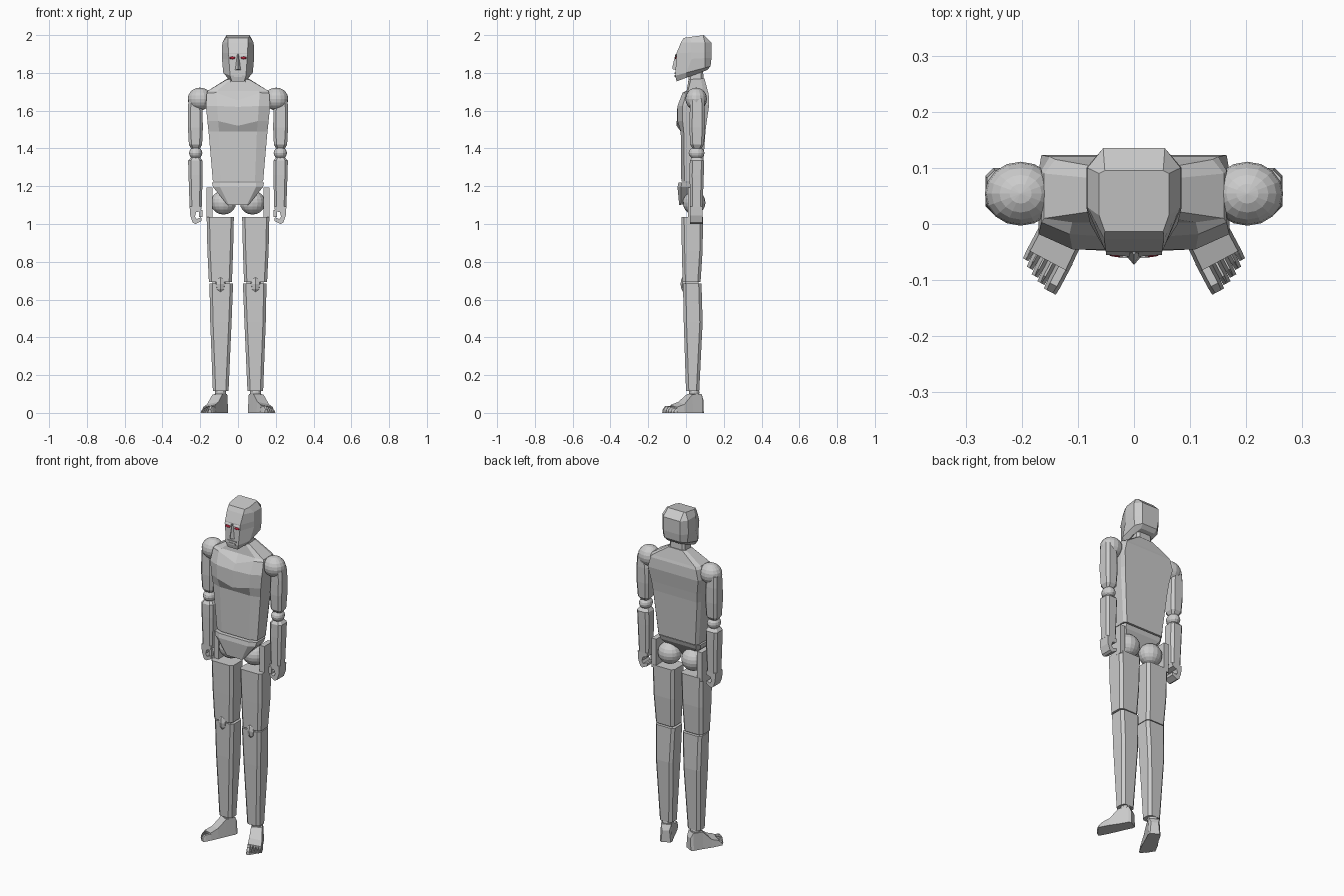
import bpy, bmesh, math
from mathutils import Matrix, Vector


def finish(bm, name, mirror=False, colour=None):
    bmesh.ops.recalc_face_normals(bm, faces=bm.faces)
    me = bpy.data.meshes.new(name)
    bm.to_mesh(me)
    bm.free()
    ob = bpy.data.objects.new(name, me)
    bpy.context.collection.objects.link(ob)
    if mirror:
        ob.modifiers.new("mirror", 'MIRROR').use_mirror_merge = False
    if colour:
        mat = bpy.data.materials.new(name)
        mat.diffuse_color = colour
        me.materials.append(mat)
    return ob


def loft(name, rings, mirror=False):
    """Skin a list of equal-length rings of 3D points and cap both ends."""
    bm = bmesh.new()
    vs = [[bm.verts.new(p) for p in r] for r in rings]
    n = len(vs[0])
    for a, b in zip(vs, vs[1:]):
        for i in range(n):
            j = (i + 1) % n
            bm.faces.new((a[i], a[j], b[j], b[i]))
    bm.faces.new(vs[0])
    bm.faces.new(vs[-1])
    return finish(bm, name, mirror)


def body(zf, zb, wf, yf, ws, ysf, ysb, wb, yb, dip=0):
    """Symmetric eight-sided ring plus a front centre point that can dip."""
    half = [(wf, yf), (ws, ysf), (ws, ysb), (wb, yb)]
    pts = half + [(-x, y) for x, y in reversed(half)]
    ring = [(x, y, zf + (zb - zf) * (y - yf) / (yb - yf)) for x, y in pts]
    return ring + [(0, yf - dip * 0.2, zf - dip)]


def limb(z, x0, x1, y0, y1, c=0.015):
    """Chamfered rectangular limb section."""
    return [(x0 + c, y0, z), (x1 - c, y0, z), (x1, y0 + c, z), (x1, y1 - c, z),
            (x1 - c, y1, z), (x0 + c, y1, z), (x0, y1 - c, z), (x0, y0 + c, z)]


def box(name, x0, x1, y0, y1, z0, z1, mirror=True):
    ring = lambda z: [(x0, y0, z), (x1, y0, z), (x1, y1, z), (x0, y1, z)]
    return loft(name, [ring(z0), ring(z1)], mirror)


def ball(name, c, r, seg=16, rings=10, colour=None):
    bm = bmesh.new()
    m = Matrix.Translation(c) @ Matrix.Diagonal((*r, 1))
    bmesh.ops.create_uvsphere(bm, u_segments=seg, v_segments=rings, radius=1, matrix=m)
    return finish(bm, name, True, colour)


# Head and face
loft("head", [
    body(1.755, 1.815, .032, -.050, .055, .000, .060, .045, .112),
    body(1.785, 1.835, .042, -.057, .078, .000, .100, .050, .130),
    body(1.870, 1.880, .048, -.052, .085, .030, .100, .055, .135),
    body(1.905, 1.910, .050, -.050, .085, .030, .100, .055, .135),
    body(1.960, 1.960, .053, -.027, .083, .030, .100, .055, .135),
    body(1.985, 2.000, .052, -.013, .062, .015, .090, .052, .095)])
loft("nose", [[(-.017, -.053, 1.815), (0, -.073, 1.82), (.017, -.053, 1.815)],
              [(-.014, -.050, 1.84), (0, -.070, 1.84), (.014, -.050, 1.84)],
              [(-.006, -.045, 1.90), (0, -.056, 1.90), (.006, -.045, 1.90)]])
loft("brow", [[(.008, -.045, 1.888), (.008, -.058, 1.888), (.008, -.045, 1.905)],
              [(.048, -.045, 1.892), (.050, -.055, 1.892), (.050, -.045, 1.910)]], True)
ball("eye", (.030, -.052, 1.879), (.017, .007, .007), 10, 6, (.5, .02, .05, 1))
box("upper_lip", -.028, .028, -.061, -.045, 1.793, 1.803, False)
box("lower_lip", -.022, .022, -.060, -.045, 1.779, 1.789, False)

# Neck and torso
loft("neck", [body(1.72, 1.72, .040, .010, .055, .025, .080, .040, .095),
              body(1.82, 1.82, .035, .015, .048, .025, .080, .035, .090)])
loft("torso", [
    body(1.225, 1.225, .090, -.025, .133, -.008, .070, .120, .085),
    body(1.490, 1.490, .100, -.028, .156, -.012, .080, .145, .103),
    body(1.545, 1.545, .105, -.045, .162, -.018, .085, .150, .110, .025),
    body(1.625, 1.630, .110, -.045, .170, -.018, .095, .165, .123, .005),
    body(1.695, 1.690, .115, -.018, .165, .003, .095, .150, .120, .040),
    body(1.705, 1.705, .110, .003, .160, .010, .090, .140, .115),
    body(1.765, 1.770, .040, .014, .058, .025, .080, .045, .098)])

# Pelvis and hip joints
loft("pelvis", [
    body(1.220, 1.220, .095, -.040, .138, -.022, .060, .120, .080),
    body(1.195, 1.195, .095, -.045, .132, -.026, .055, .115, .072),
    body(1.100, 1.110, .048, -.036, .056, -.028, .000, .050, .015)])
ball("hip_joint", (.077, .043, 1.113), (.067, .060, .063))
box("hip_bracket", .135, .166, .010, .088, 1.02, 1.192)

# Legs
loft("thigh", [limb(.692, .032, .154, -.018, .077),
               limb(.860, .026, .162, -.022, .088),
               limb(1.037, .022, .166, -.025, .090)], True)
loft("shin", [limb(.115, .050, .133, .000, .070),
              limb(.480, .034, .147, -.012, .088),
              limb(.684, .026, .151, -.016, .082)], True)
box("knee_core", .045, .135, -.005, .065, .66, .72)
ball("kneecap", (.093, .003, .682), (.030, .032, .052), 8, 6)
ball("ankle", (.093, .043, .108), (.030, .028, .028), 12, 8)

# Feet, turned outward from the ankle
turn = Matrix.Translation((.095, .045, 0)) @ Matrix.Rotation(math.radians(28), 4, 'Z')


def foot_part(name, sections):
    """sections: (forward, inner, outer, top inner, top outer)"""
    rings = []
    for d, a, b, ha, hb in sections:
        q = [(a, -d, 0), (b, -d, 0), (b - .006, -d, hb), (a + .006, -d, ha)]
        rings.append([turn @ Vector(p) for p in q])
    loft(name, rings, True)


foot_part("foot", [(-.042, -.026, .026, .07, .07), (-.028, -.034, .034, .10, .10),
                   (.028, -.036, .036, .10, .098), (.080, -.040, .042, .058, .045),
                   (.125, -.042, .042, .042, .03)])
edges = [-.042, -.016, 0, .015, .029, .042]
for i, tip in enumerate((.172, .166, .160, .152, .142)):
    h = .036 - .003 * i
    foot_part(f"toe_{i + 1}", [(.110, edges[i], edges[i + 1], h, h),
                               (tip - .014, edges[i], edges[i + 1], h, h),
                               (tip, edges[i] + .001, edges[i + 1] - .001, h * .5, h * .5)])

# Arms
ball("shoulder_joint", (.202, .054, 1.662), (.064, .057, .060))
loft("upper_arm", [limb(1.398, .203, .247, .036, .080, .010),
                   limb(1.420, .190, .260, .022, .095, .014),
                   limb(1.510, .186, .265, .018, .100, .014),
                   limb(1.600, .188, .265, .020, .100, .014),
                   limb(1.665, .200, .262, .022, .096, .014)], True)
ball("elbow_joint", (.224, .056, 1.376), (.036, .042, .033), 14, 8)
loft("forearm", [limb(1.090, .192, .256, .022, .088, .012),
                 limb(1.260, .187, .262, .019, .094, .014),
                 limb(1.335, .188, .264, .020, .096, .014),
                 limb(1.352, .200, .250, .032, .082, .010)], True)

# Hands with fingers curled inward
hand = [(.256, 1.092), (.253, 1.045), (.240, 1.008), (.226, 1.000), (.194, 1.016),
        (.192, 1.032), (.200, 1.034), (.220, 1.026), (.228, 1.040), (.222, 1.062),
        (.196, 1.070), (.192, 1.092)]
loft("hand", [[(x, y, z) for x, z in hand] for y in (.022, .088)], True)
box("thumb", .188, .206, .020, .040, 1.036, 1.075)
